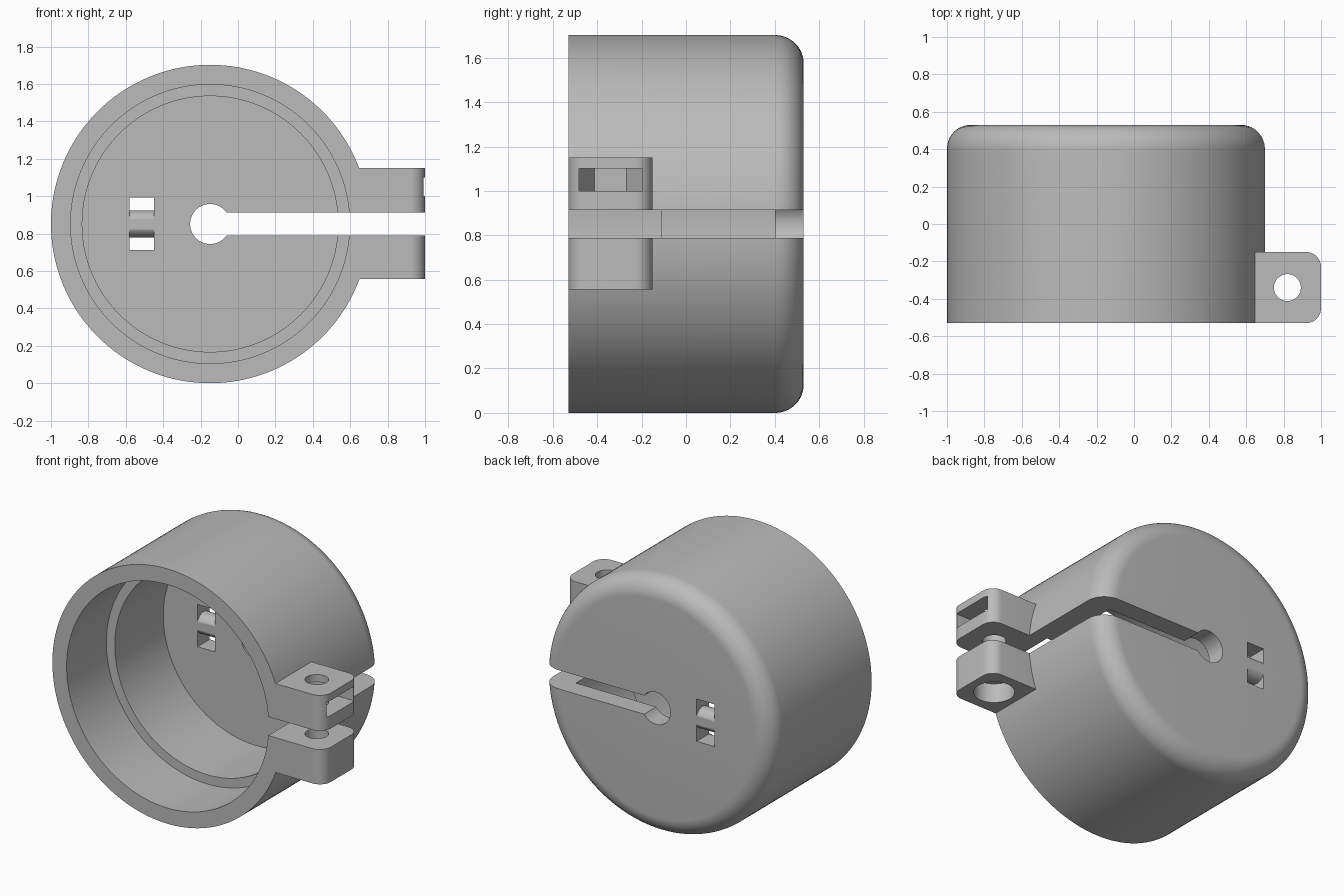
import bpy, bmesh, math
from mathutils import Matrix, Vector

if "Cube" in bpy.data.objects:
    bpy.data.objects.remove(bpy.data.objects["Cube"], do_unlink=True)

CX, CZ, R = -0.149, 0.851, 0.851      # cup axis (along y) and radius
FRONT, BACK, FLOOR = -0.53, 0.53, 0.402
BOLT_X, BOLT_Y = 0.82, -0.34
GAP = 0.0625                          # half height of the clamping gap

grey = bpy.data.materials.new("plain grey")
grey.use_nodes = True
grey.diffuse_color = (0.5, 0.5, 0.5, 1)
grey.node_tree.nodes["Principled BSDF"].inputs["Base Color"].default_value = (0.5, 0.5, 0.5, 1)


def finish(name, bm):
    bmesh.ops.recalc_face_normals(bm, faces=bm.faces)
    mesh = bpy.data.meshes.new(name)
    bm.to_mesh(mesh)
    bm.free()
    mesh.materials.append(grey)
    ob = bpy.data.objects.new(name, mesh)
    bpy.context.collection.objects.link(ob)
    return ob


def box(name, x, y, z, corner=0):
    """Box from ranges; corner rounds the upright edges on the +x side."""
    bm = bmesh.new()
    bmesh.ops.create_cube(bm, size=1)
    for v in bm.verts:
        v.co = Vector([r[0] if c < 0 else r[1] for c, r in zip(v.co, (x, y, z))])
    if corner:
        edges = [e for e in bm.edges if all(v.co.x > x[1] - 1e-4 for v in e.verts)
                 and abs(e.verts[0].co.y - e.verts[1].co.y) < 1e-4]
        bmesh.ops.bevel(bm, geom=edges, offset=corner, segments=10, affect='EDGES', profile=0.5)
    return finish(name, bm)


def cylinder(name, radius, length, centre, axis='Z', sides=64):
    bm = bmesh.new()
    bmesh.ops.create_cone(bm, cap_ends=True, segments=sides, radius1=radius, radius2=radius, depth=length)
    turn = {'X': Matrix.Rotation(math.pi / 2, 4, 'Y'),
            'Y': Matrix.Rotation(math.pi / 2, 4, 'X'), 'Z': Matrix.Identity(4)}[axis]
    bm.transform(Matrix.Translation(centre) @ turn)
    return finish(name, bm)


def lathe(name, profile, steps=144):
    """Spin (radius, y) points around the cup axis."""
    bm = bmesh.new()
    vs = [bm.verts.new((CX + r, y, CZ)) for r, y in profile]
    es = [bm.edges.new(pair) for pair in zip(vs, vs[1:])]
    bmesh.ops.spin(bm, geom=vs + es, cent=(CX, 0, CZ), axis=(0, 1, 0), angle=2 * math.pi, steps=steps)
    bmesh.ops.remove_doubles(bm, verts=bm.verts, dist=1e-5)
    return finish(name, bm)


def combine(target, tool, operation='DIFFERENCE'):
    mod = target.modifiers.new("cut", 'BOOLEAN')
    mod.operation, mod.object, mod.solver = operation, tool, 'EXACT'
    bpy.context.view_layer.objects.active = target
    bpy.ops.object.modifier_apply(modifier=mod.name)
    bpy.data.objects.remove(tool, do_unlink=True)


# Outer cup with a rounded back rim
fil = BACK - FLOOR
rim = [(R - fil + fil * math.cos(a), FLOOR + fil * math.sin(a))
       for a in [math.pi / 2 * i / 14 for i in range(15)]]
cup = lathe("clamp_cup", [(0, FRONT), (R, FRONT)] + rim + [(0, BACK)])

# Clamp ear block, split later by the gap
combine(cup, box("ear_block", (0.45, 1.0), (FRONT, -0.15), (CZ - 0.295, CZ + 0.299), corner=0.08), 'UNION')

# Stepped cavity open to the front
combine(cup, lathe("cavity", [(0, -0.7), (0.746, -0.7), (0.746, -0.11),
                              (0.684, -0.11), (0.684, FLOOR), (0, FLOOR)]))

# Clamping gap ending in a round relief hole
combine(cup, box("gap", (CX, 1.2), (-0.8, 0.8), (CZ - GAP, CZ + GAP)))
combine(cup, cylinder("relief_hole", 0.107, 0.6, (CX, 0.45, CZ), 'Y'))

# Cable tie opening with a round bar left across it
tie = box("tie_opening", (-0.58, -0.45), (0.3, 0.7), (CZ - 0.14, CZ + 0.142))
combine(cup, tie)
bar = cylinder("tie_bar", 0.071, 0.15, (-0.515, (FLOOR + BACK) / 2, CZ), 'X')
combine(bar, box("bar_trim_front", (-1, 0), (0, FLOOR), (0, 2)))
combine(bar, box("bar_trim_back", (-1, 0), (BACK, 1), (0, 2)))
combine(cup, bar, 'UNION')

# Bolt hole, head recess below and nut pocket open to the side
combine(cup, cylinder("bolt_hole", 0.072, 1, (BOLT_X, BOLT_Y, CZ)))
combine(cup, cylinder("head_recess", 0.125, 0.4, (BOLT_X, BOLT_Y, CZ - 0.365)))
nut = cylinder("nut_pocket", 0.143, 0.1, (BOLT_X, BOLT_Y, 1.05), sides=6)
combine(nut, box("nut_entry", (BOLT_X, 1.2), (BOLT_Y - 0.143, BOLT_Y + 0.143), (1.0, 1.1)), 'UNION')
combine(cup, nut)

# Smooth shading with sharp edges kept
bpy.ops.object.select_all(action='DESELECT')
cup.select_set(True)
bpy.context.view_layer.objects.active = cup
bpy.ops.object.shade_smooth_by_angle(angle=math.radians(30))
